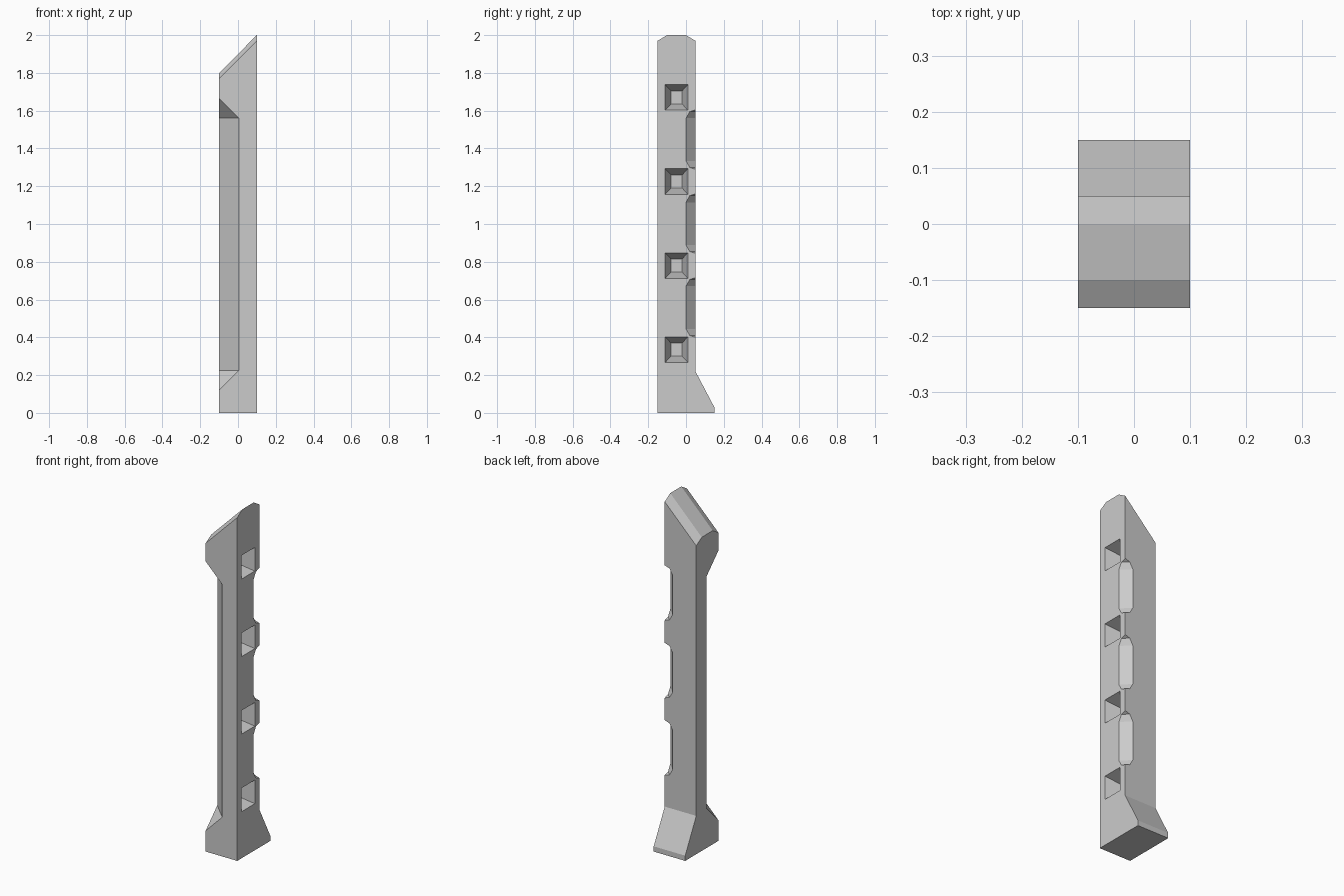
import bpy, bmesh

if "Cube" in bpy.data.objects:
    bpy.data.objects.remove(bpy.data.objects["Cube"])

def loft(bm, rings):
    """Skin a stack of equal-length point rings into a closed solid."""
    vs = [[bm.verts.new(p) for p in r] for r in rings]
    n = len(vs[0])
    for a, b in zip(vs, vs[1:]):
        for i in range(n):
            bm.faces.new((a[i], a[(i + 1) % n], b[(i + 1) % n], b[i]))
    bm.faces.new(vs[0])
    bm.faces.new(vs[-1])

def finish(bm, name):
    bmesh.ops.recalc_face_normals(bm, faces=bm.faces)
    me = bpy.data.meshes.new(name)
    bm.to_mesh(me)
    bm.free()
    ob = bpy.data.objects.new(name, me)
    bpy.context.collection.objects.link(ob)
    return ob

# post: side profile (y, z) with flared foot, top slanting down towards -x
profile = [(-0.15, 0), (0.15, 0), (0.15, 0.03), (0.05, 0.22),
           (0.05, 1.97), (0.0, 2.0), (-0.10, 2.0), (-0.15, 1.97)]
bm = bmesh.new()
loft(bm, [[(x, y, z - (0.1 - x if z > 1 else 0)) for y, z in profile]
          for x in (-0.1, 0.1)])
post = finish(bm, "post")

E = 0.01  # cutter overshoot outside the post

def edge_notch(bm, cx, cy, sx, sy, steps):
    """Stopped chamfer on a vertical edge; steps are (z, chamfer depth)."""
    rings = []
    for z, d in steps:
        x, y, leg = cx + sx * E, cy + sy * E, d + 2 * E
        rings.append([(x, y, z), (x - sx * leg, y, z), (x, y - sy * leg, z)])
    loft(bm, rings)

bm = bmesh.new()
# long chamfer on the front left edge
edge_notch(bm, -0.1, -0.15, -1, -1,
           [(0.12, 0), (0.225, 0.105), (1.56, 0.105), (1.665, 0)])
# three short notches on the back right edge
for zc in (0.558, 1.002, 1.447):
    edge_notch(bm, 0.1, 0.05, 1, 1,
               [(zc - 0.158, 0), (zc - 0.148, 0.03), (zc - 0.113, 0.05),
                (zc + 0.113, 0.05), (zc + 0.148, 0.03), (zc + 0.158, 0)])
# four tapered square sockets on the right face
for zc in (0.335, 0.78, 1.225, 1.67):
    rings = []
    for x, hy, hz in ((0.1 + E, 0.063, 0.071), (0.0, 0.03, 0.035)):
        rings.append([(x, -0.05 + a * hy, zc + b * hz)
                      for a, b in ((-1, -1), (1, -1), (1, 1), (-1, 1))])
    loft(bm, rings)
cutter = finish(bm, "cutter")
cutter.hide_render = True

# cut the post, then drop the cutter
mod = post.modifiers.new("cuts", 'BOOLEAN')
mod.operation = 'DIFFERENCE'
mod.solver = 'EXACT'
mod.object = cutter
bpy.context.view_layer.objects.active = post
post.select_set(True)
bpy.ops.object.modifier_apply(modifier=mod.name)
bpy.data.objects.remove(cutter)
